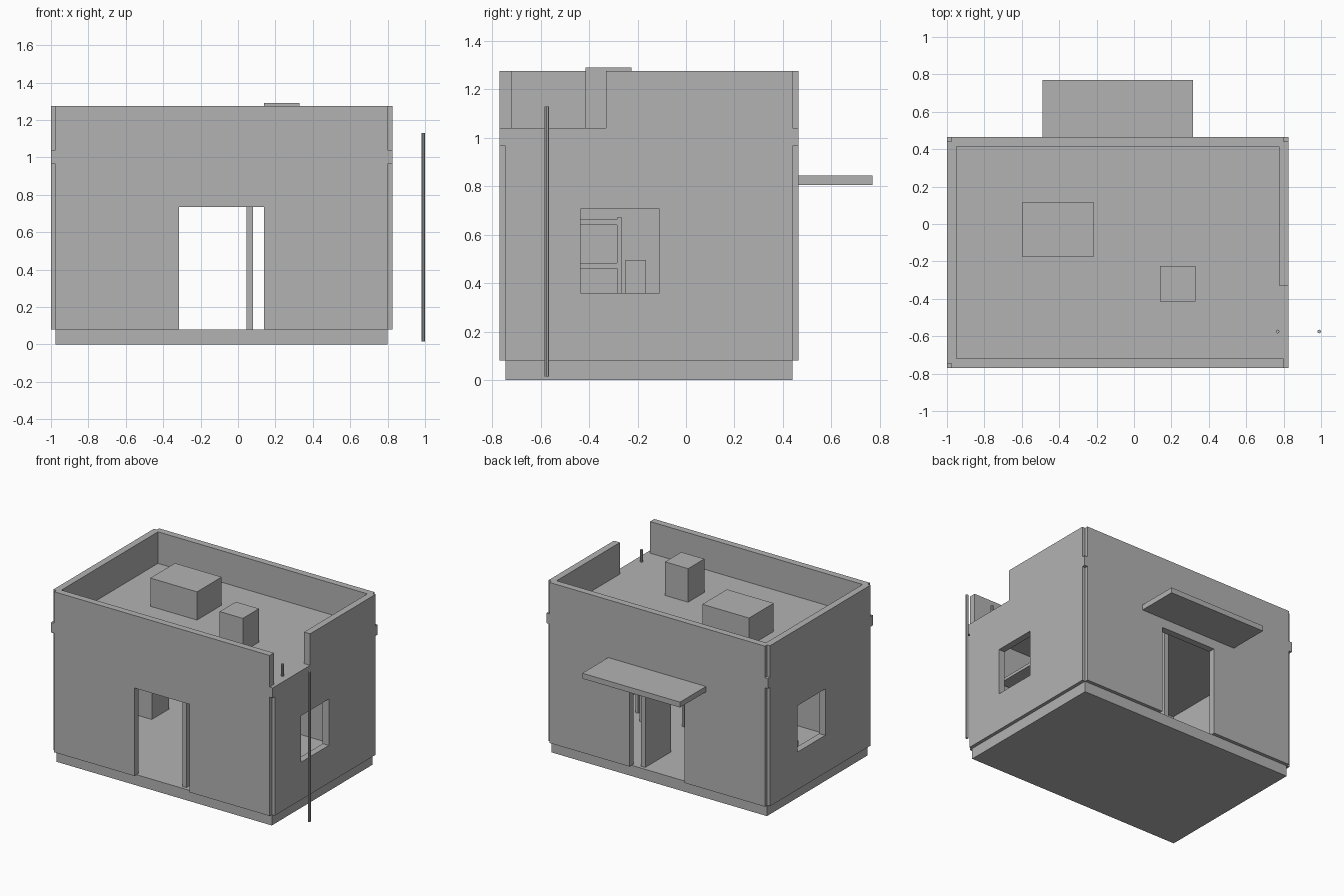
import bpy
import bmesh
from mathutils import Vector

old = bpy.data.objects.get("Cube")
if old:
    bpy.data.objects.remove(old, do_unlink=True)

grey = bpy.data.materials.new("plaster grey")
grey.use_nodes = True
COLOUR = (0.45, 0.45, 0.45, 1)
grey.diffuse_color = COLOUR
grey.node_tree.nodes["Principled BSDF"].inputs["Base Color"].default_value = COLOUR


def finish(name, bm):
    bmesh.ops.recalc_face_normals(bm, faces=bm.faces)
    mesh = bpy.data.meshes.new(name)
    bm.to_mesh(mesh)
    bm.free()
    mesh.materials.append(grey)
    obj = bpy.data.objects.new(name, mesh)
    bpy.context.collection.objects.link(obj)
    return obj


def box(name, x, y, z):
    bm = bmesh.new()
    bmesh.ops.create_cube(bm, size=1)
    for v in bm.verts:
        v.co = [(lo + hi) / 2 + c * (hi - lo) for c, (lo, hi) in zip(v.co, (x, y, z))]
    return finish(name, bm)


def wall(name, axis, depth, along, height, hole):
    """Upright panel along one axis with a rectangular opening."""
    us = (along[0], hole[0], hole[1], along[1])
    vs = sorted({height[0], hole[2], hole[3], height[1]})

    def point(u, v):
        return (u, depth[0], v) if axis == "x" else (depth[0], u, v)

    bm = bmesh.new()
    for i in range(3):
        for v0, v1 in zip(vs, vs[1:]):
            if i == 1 and hole[2] <= v0 < hole[3]:
                continue
            u0, u1 = us[i], us[i + 1]
            bm.faces.new([bm.verts.new(point(*p)) for p in
                          ((u0, v0), (u1, v0), (u1, v1), (u0, v1))])
    bmesh.ops.remove_doubles(bm, verts=bm.verts, dist=0.0001)
    result = bmesh.ops.extrude_face_region(bm, geom=bm.faces[:], use_keep_orig=True)
    moved = [g for g in result["geom"] if isinstance(g, bmesh.types.BMVert)]
    step = depth[1] - depth[0]
    offset = Vector((0, step, 0)) if axis == "x" else Vector((step, 0, 0))
    bmesh.ops.translate(bm, verts=moved, vec=offset)
    return finish(name, bm)


def pole(name, x, y, z, radius):
    bm = bmesh.new()
    bmesh.ops.create_cone(bm, cap_ends=True, segments=8, radius1=radius,
                          radius2=radius, depth=z[1] - z[0])
    bmesh.ops.translate(bm, verts=bm.verts, vec=(x, y, sum(z) / 2))
    return finish(name, bm)


# Outer footprint; panels stop short of the corners to leave small notches
X, Y = (-1.0, 0.825), (-0.77, 0.465)
T, N = 0.05, 0.025
XN, YN = (X[0] + N, X[1] - N), (Y[0] + N, Y[1] - N)
FRONT, BACK = (Y[0], Y[0] + T), (Y[1] - T, Y[1])
RIGHT, LEFT = (X[0], X[0] + T), (X[1] - T, X[1])
STOREY, PARAPET = (0.08, 0.965), (1.04, 1.275)

# Plinth and roof slab
box("plinth", XN, YN, (0, STOREY[0]))
box("roof_slab", X, Y, (STOREY[1], PARAPET[0]))

# Walls with doorways and windows
door = (-0.315, 0.14, STOREY[0], 0.735)
wall("front_wall", "x", FRONT, XN, STOREY, door)
wall("back_wall", "x", BACK, XN, STOREY, door)
wall("left_wall", "y", LEFT, YN, STOREY, (-0.435, -0.11, 0.36, 0.705))
wall("right_wall", "y", RIGHT, YN, STOREY, (-0.21, 0.115, 0.36, 0.705))

# Parapet, open at the front of the left side
box("front_parapet", XN, FRONT, PARAPET)
box("back_parapet", XN, BACK, PARAPET)
box("right_parapet", RIGHT, YN, PARAPET)
box("left_parapet", LEFT, (-0.33, YN[1]), PARAPET)

# Roof boxes and rear canopy
box("large_roof_box", (-0.6, -0.215), (-0.175, 0.115), (1.04, 1.25))
box("small_roof_box", (0.14, 0.33), (-0.415, -0.225), (1.04, 1.29))
box("rear_canopy", (-0.49, 0.315), (Y[1], 0.77), (0.805, 0.845))

# Slim poles beside the building and through the roof
for name, x in (("outer_pole", 0.99), ("inner_pole", 0.768)):
    pole(name, x, -0.575, (0.015, 1.13), 0.01)

# Interior: partition with a doorway, cabinet and shelves
wall("partition", "y", (0.045, 0.08), (FRONT[1], BACK[0]), STOREY,
     (-0.1, 0.11, STOREY[0], 0.735))
box("cabinet", (-0.95, -0.735), (0.036, 0.24), (0.08, 0.4))
for i, z in enumerate((0.28, 0.46, 0.64)):
    box(f"shelf_{i + 1}", (0.2, 0.6), (-0.7, -0.275), (z, z + 0.022))
for i, x in enumerate((0.2, 0.58)):
    box(f"shelf_post_{i + 1}", (x, x + 0.02), (-0.285, -0.265), (0.08, 0.67))
box("stool", (0.3, 0.5), (-0.25, -0.165), (0.08, 0.495))
